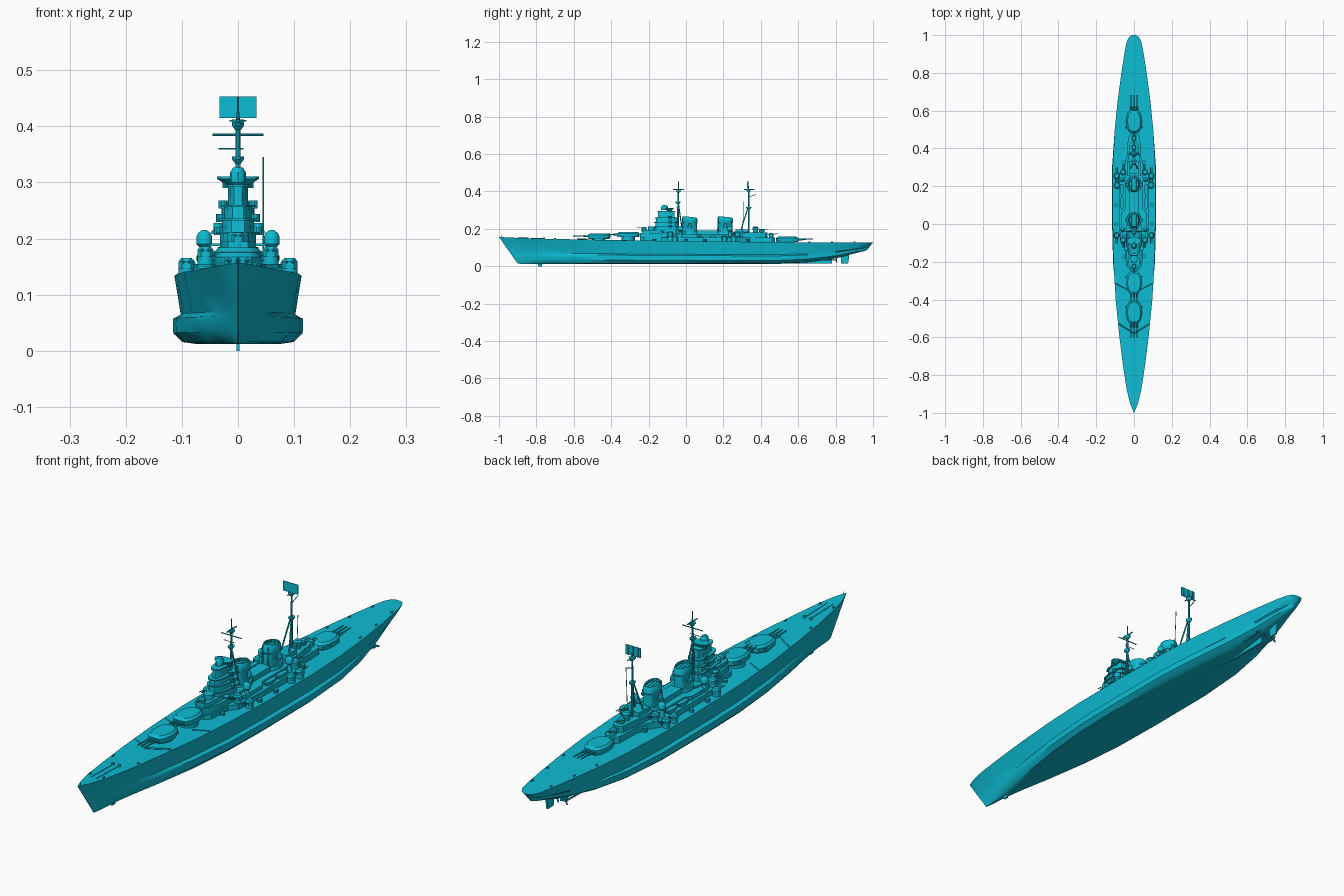
import bpy, bmesh
from math import cos, sin, pi
from mathutils import Vector

SIDES = (1, -1)
paint = bpy.data.materials.new("paint")
paint.diffuse_color = (0.004, 0.503, 0.658, 1)


def loft(name, rings):
    """Skin a row of closed rings and cap both ends."""
    bm = bmesh.new()
    vs = [[bm.verts.new(v) for v in r] for r in rings]
    n = len(rings[0])
    for a, b in zip(vs, vs[1:]):
        for i in range(n):
            bm.faces.new((a[i], a[(i + 1) % n], b[(i + 1) % n], b[i]))
    bm.faces.new(vs[0])
    bm.faces.new(vs[-1])
    bmesh.ops.recalc_face_normals(bm, faces=bm.faces)
    me = bpy.data.meshes.new(name)
    bm.to_mesh(me)
    bm.free()
    me.materials.append(paint)
    bpy.context.collection.objects.link(bpy.data.objects.new(name, me))


def prism(name, pts, levels, at=(0, 0)):
    """Stack of scaled copies of an outline; levels are (z, scale)."""
    loft(name, [[(at[0] + x * s, at[1] + y * s, z) for x, y in pts] for z, s in levels])


def mirrored(half):
    return half + [(-x, y) for x, y in reversed(half)]


def oval(rx, ry, n=14):
    return [(rx * cos(2 * pi * i / n), ry * sin(2 * pi * i / n)) for i in range(n)]


def box(name, x0, x1, y0, y1, z0, z1):
    prism(name, [(x0, y0), (x1, y0), (x1, y1), (x0, y1)], [(z0, 1), (z1, 1)])


def drum(name, x, y, z0, z1, r, top=1, n=14):
    prism(name, oval(r, r, n), [(z0, 1), (z1, top)], (x, y))


def rod(name, a, b, r, r2=None, n=8):
    a, b = Vector(a), Vector(b)
    q = (b - a).to_track_quat('Z', 'Y')
    loft(name, [[p + q @ Vector((x * k, y * k, 0)) for x, y in oval(1, 1, n)]
                for p, k in ((a, r), (b, r2 or r))])


# Hull: deck y, keel y, half widths (deck, waist, bulge, flat bottom), deck z, keel z
rings = []
for yd, yk, wd, ww, wb, wf, zd, zk in [
        (-1, -.90, .001, .001, .001, .0006, .157, .014), (-.95, -.865, .021, .008, .008, .004, .154, .012),
        (-.88, -.80, .038, .018, .018, .009, .151, .012), (-.75, -.70, .058, .037, .039, .022, .147, .012),
        (-.6, -.57, .077, .058, .065, .045, .144, .012), (-.4, -.4, .097, .082, .094, .07, .140, .012),
        (-.2, -.2, .109, .098, .111, .088, .137, .012), (0, 0, .113, .102, .116, .092, .134, .012),
        (.3, .3, .113, .102, .116, .09, .131, .012), (.5, .5, .102, .092, .102, .07, .129, .013),
        (.65, .65, .087, .077, .08, .045, .128, .021), (.8, .8, .067, .055, .05, .02, .128, .042),
        (.92, .9, .048, .036, .028, .01, .128, .068), (.97, .94, .037, .026, .019, .008, .128, .078),
        (.993, .96, .023, .015, .011, .005, .128, .084), (1, .967, .009, .006, .004, .002, .127, .086)]:
    prof = mirrored([(wd, 1), (wd * .45 + ww * .55, .7), (ww, .43), (wb * .97 + ww * .03, .37), (wb, .29),
                     (wb * .97 + wf * .03, .16), (wf * .7 + wb * .3, .03), (wf * .8, 0)][:8])[:8]
    prof += [(-w, t) for w, t in reversed(prof)]
    rings.append([(w, yk + (yd - yk) * t, zk + (zd - zk) * t) for w, t in prof])
loft("hull", rings)

# Underwater gear
box("keel_skeg", -.004, .004, .5, .78, .014, .06)
box("bow_keel_fin", -.003, .003, -.79, -.77, .0, .02)
loft("rudder", [[(-.003, .83, .016), (.003, .83, .016), (.003, .867, .016), (-.003, .867, .016)],
                [(-.004, .825, .07), (.004, .825, .07), (.004, .875, .075), (-.004, .875, .075)]])
for x in (-.038, 0, .038):
    rod("propeller_shaft", (x, .58, .032), (x, .805, .034), .0035)
    rod("shaft_strut", (x, .79, .034), (x * .7, .79, .06), .002)
    for k in range(3):
        dx, dz = .015 * cos(2 * pi * k / 3), .015 * sin(2 * pi * k / 3)
        rod("propeller_blade", (x, .803, .034), (x + dx, .806, .034 + dz), .004, .003, 6)

# Foredeck and quarterdeck fittings
for s in SIDES:
    rod("breakwater", (0, -.58, .147), (s * .078, -.53, .144), .003, n=4)
    rod("deck_step", (s * .04, -.345, .140), (s * .097, -.315, .139), .002, n=4)
    rod("anchor_chain", (s * .012, -.9, .153), (s * .012, -.76, .149), .0012, n=5)
    drum("capstan", s * .014, -.76, .145, .155, .006)
    for y, x, z in ((-.88, .030, .157), (-.7, .055, .151), (.66, .073, .133), (.78, .058, .133), (.9, .042, .133)):
        box("bollard", s * x - .002, s * x + .002, y - .005, y + .005, z - .012, z)

# Triple main gun turrets, d is the firing direction along y
for y, z, d in ((-.467, .147, -1), (-.31, .156, -1), (.543, .130, 1)):
    drum("barbette", 0, y, .12, z, .036, n=24)
    half = [(.023, .058), (.036, .04), (.042, .005), (.039, -.03), (.026, -.055), (.01, -.062)]
    prism("main_turret", mirrored([(px, py * d) for px, py in half]),
          [(z, .93), (z + .006, 1), (z + .02, 1), (z + .028, .82)], (0, y))
    rod("turret_rangefinder", (-.045, y - d * .03, z + .017), (.045, y - d * .03, z + .017), .004)
    for x in (-.016, 0, .016):
        rod("main_gun_sleeve", (x, y + d * .04, z + .013), (x, y + d * .08, z + .014), .005)
        rod("main_gun", (x, y + d * .07, z + .014), (x, y + d * .136, z + .016), .0035, .0025)

# Deckhouses: half outlines and height
for name, half, z0, z1 in (
        ("main_deckhouse", [(.022, -.245), (.042, -.225), (.048, -.13), (.072, -.1), (.078, 0), (.078, .27),
                            (.05, .31), (.036, .36), (.032, .46), (.018, .475)], .125, .155),
        ("forward_deckhouse", [(.016, -.245), (.034, -.22), (.042, -.15), (.042, -.02), (.036, 0)], .15, .178),
        ("midship_deckhouse", [(.06, -.06), (.066, -.04), (.066, .06), (.048, .08), (.048, .27)], .15, .17),
        ("aft_deckhouse", [(.036, .255), (.036, .32), (.026, .38), (.022, .425), (.01, .435)], .15, .18),
        ("bridge_front_house", [(.018, -.235), (.028, -.215), (.03, -.14)], .17, .195),
        ("funnel_link_house", [(.024, .06), (.024, .17)], .16, .19),
        ("aft_control_house", [(.026, .265), (.026, .33)], .175, .197)):
    prism(name, mirrored(half), [(z0, 1), (z1, 1)])

# Bridge tower in diminishing storeys with walkways
tower = mirrored([(.4, -1), (.8, -.75), (1, -.2), (1, .8), (.7, 1)])
drum("conning_tower", 0, -.185, .19, .212, .02, .95)
for z0, z1, w, y0, y1 in ((.17, .212, .033, -.168, -.04), (.212, .236, .029, -.165, -.045),
                          (.236, .260, .025, -.162, -.05), (.260, .296, .018, -.15, -.06)):
    c, h = (y0 + y1) / 2, (y1 - y0) / 2
    prism("tower_storey", [(x * w, y * h) for x, y in tower], [(z0, 1), (z1, .96)], (0, c))
    prism("tower_walkway", [(x * (w + .006), y * (h + .005)) for x, y in tower], [(z1 - .004, 1), (z1, 1)], (0, c))
    for s in SIDES:
        drum("walkway_tub", s * (w + .002), c + .02, z1 - .006, z1 + .008, .008, n=10)
prism("rangefinder_platform", oval(.037, .022, 12), [(.294, .45), (.306, 1), (.311, 1)], (0, -.09))
prism("director_top", oval(.014, .018, 12), [(.30, 1), (.318, 1), (.327, .6)], (0, -.115))
box("bridge_wing", -.05, .05, -.14, -.115, .187, .191)

# Funnels: rounded casing, flared cap with shallow recess and grating
for y in (.02, .21):
    levels = [(.15, 1.05), (.18, 1), (.232, .97), (.236, 1.06), (.252, 1.06), (.264, .9), (.264, .80), (.254, .78)]
    loft("funnel", [[(x * k, y + v * k, z - (.1 * v * k if i > 3 else 0)) for x, v in oval(.028, .04, 20)]
                    for i, (z, k) in enumerate(levels)])
    for x in (-.012, 0, .012):
        rod("funnel_grating", (x, y - .028, .266), (x, y + .028, .260), .0012, n=4)
    prism("funnel_base", oval(.04, .054, 12), [(.15, 1), (.185, .9)], (0, y))
    for s in SIDES:
        rod("steam_pipe", (s * .012, y - .041, .17), (s * .012, y - .038, .26), .003)
        drum("searchlight_platform", s * .034, y, .208, .214, .013)
        drum("searchlight", s * .036, y, .214, .228, .008)

# Masts, yards, spars and aerials
for name, a, b, r, r2 in (
        ("foremast", (0, -.045, .2), (0, -.04, .40), .006, .004),
        ("fore_topmast", (0, -.04, .40), (0, -.04, .452), .003, .0015),
        ("fore_yard", (-.045, -.04, .385), (.045, -.04, .385), .002, None),
        ("signal_yard", (-.035, -.04, .36), (.01, -.04, .36), .0012, None),
        ("fore_spar", (0, -.07, .41), (0, -.01, .41), .0025, None),
        ("mainmast", (0, .335, .17), (0, .335, .43), .005, .003),
        ("gaff", (0, .335, .37), (0, .375, .385), .0015, None),
        ("main_yard", (-.015, .335, .41), (.015, .335, .41), .0015, None),
        ("main_spar", (0, .31, .41), (0, .365, .41), .002, None),
        ("aerial_pole", (.045, .30, .15), (.045, .31, .345), .0013, None),
        ("bow_staff", (0, -.985, .154), (0, -.985, .168), .001, None)):
    rod(name, a, b, r, r2)
for s in SIDES:
    rod("mainmast_leg", (s * .022, .285, .165), (0, .335, .325), .003)
    rod("foremast_leg", (s * .02, -.02, .19), (0, -.04, .33), .003)
for y, z in ((-.043, .342), (-.04, .402), (.335, .312), (.335, .408)):
    prism("mast_platform", oval(.011, .015, 10), [(z - .008, .5), (z, 1), (z + .004, 1)], (0, y))

# Flat radar screen
box("radar_screen", -.033, .033, .327, .33, .415, .453)
for x in (-.022, 0, .022):
    box("radar_rib", x - .001, x + .001, .329, .333, .415, .453)


def twin_mount(x, y, z, d, k=1):
    drum("mount_base", x, y, .125 if z < .16 else z - .012, z + .002, .014 * k)
    half = [(.008, .016), (.014, .008), (.014, -.010), (.007, -.016)]
    prism("twin_mount", mirrored([(a * k, b * d * k) for a, b in half]),
          [(z, 1), (z + .013 * k, 1), (z + .019 * k, .7)], (x, y))
    for o in (-.005, .005):
        rod("twin_gun", (x + o * k, y, z + .01 * k), (x + o * k, y + d * .043 * k, z + .014 * k), .0017 * k)


# Secondary mounts, domed directors, boats and light guns on each side
for s in SIDES:
    for x, y, z, d in ((.092, -.06, .146, -1), (.09, .205, .144, 1), (.092, .255, .146, 1),
                       (.058, -.085, .167, -1), (.058, .275, .167, 1)):
        twin_mount(s * x, y, z, d)
    for y in (-.03, .235):
        drum("dome_pedestal", s * .06, y, .15, .186, .011, .7)
        prism("domed_director", oval(.014, .014), [(.184, .6), (.19, 1), (.203, 1), (.21, .8), (.215, .3)], (s * .06, y))
    for y in (.11, .18):
        boat = mirrored([(.002, -.034), (.009, -.018), (.01, .01), (.006, .032)])
        prism("ship_boat", boat, [(.153, .6), (.161, .95), (.17, 1)], (s * .064, y))
    for x, y in ((.052, -.17), (.095, 0), (.095, .1), (.052, .33)):
        drum("light_gun_tub", s * x, y, .125, .146, .009, n=10)

# Centreline light mounts and the aft director
for y, z, d in ((-.225, .195, -1), (.405, .184, 1), (.455, .162, 1)):
    twin_mount(0, y, z, d, .85)
prism("aft_director", oval(.016, .016), [(.175, .8), (.19, .8), (.196, 1), (.206, 1), (.212, .6)], (0, .372))
rod("aft_rangefinder", (-.028, .372, .2), (.028, .372, .2), .0035)

# Smooth shading with crisp edges
for o in bpy.data.objects:
    o.select_set(True)
    bpy.context.view_layer.objects.active = o
bpy.ops.object.shade_smooth_by_angle(angle=0.6)
